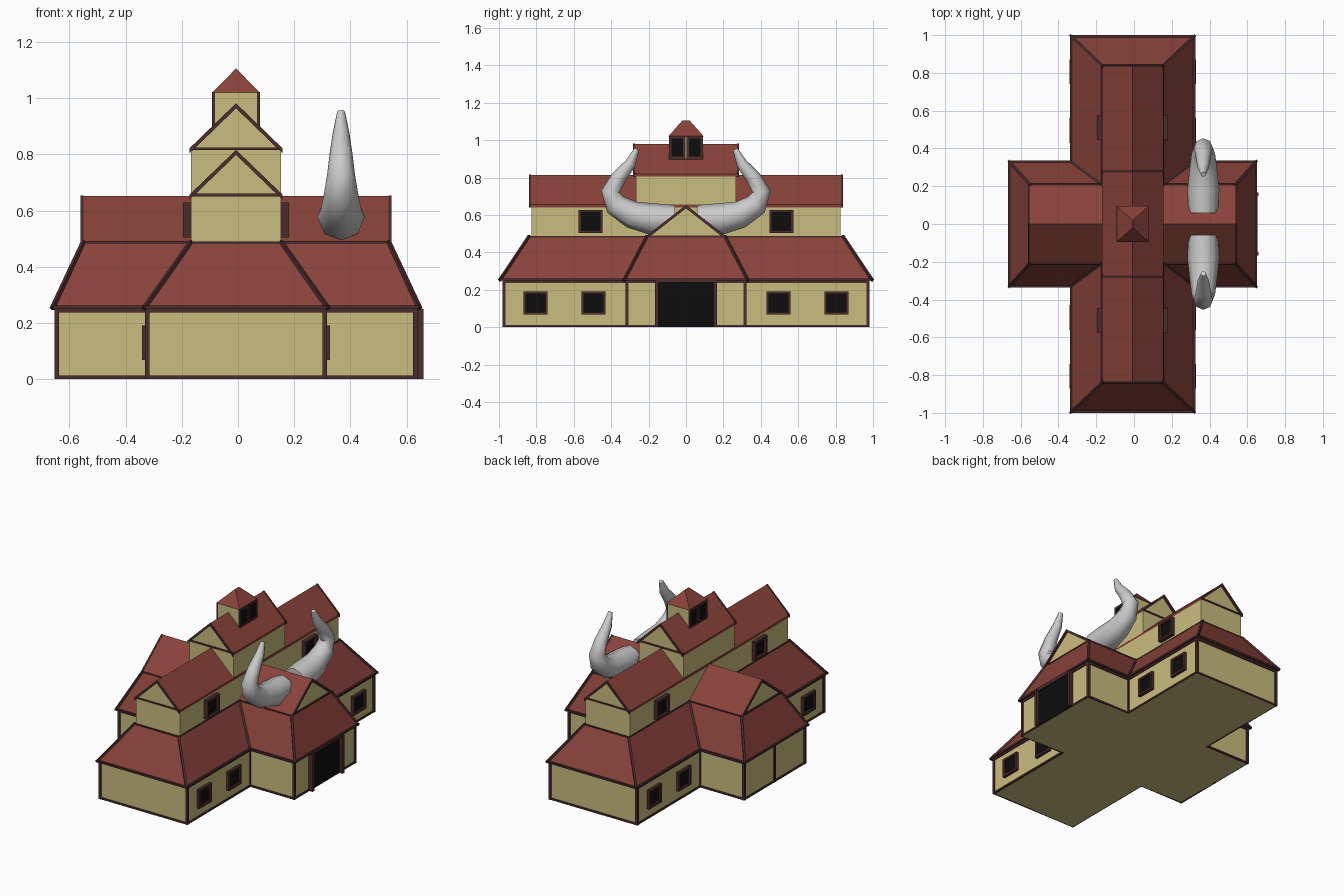
import bpy, bmesh
from math import sin, cos, tau
from mathutils import Vector

if "Cube" in bpy.data.objects:
    bpy.data.objects.remove(bpy.data.objects["Cube"])

CX = -0.007  # the building axis sits slightly left of the bounding-box centre


def material(name, rgb):
    m = bpy.data.materials.new(name)
    m.diffuse_color = (*rgb, 1)
    m.use_nodes = True
    m.node_tree.nodes["Principled BSDF"].inputs["Base Color"].default_value = m.diffuse_color
    return m


WALL = material("plaster", (0.59, 0.51, 0.21))
ROOF = material("red_tile", (0.25, 0.055, 0.042))
TRIM = material("dark_timber", (0.07, 0.025, 0.026))
DARK = material("opening", (0.004, 0.004, 0.004))


def part(name, mat, lofts):
    """One object from lofts; each loft is a list of rings, capped at both ends."""
    bm = bmesh.new()
    for rings in lofts:
        vs = [[bm.verts.new((p[0] + CX, p[1], p[2])) for p in r] for r in rings]
        n = len(vs[0])
        for a, b in zip(vs, vs[1:]):
            for i in range(n):
                j = (i + 1) % n
                bm.faces.new((a[i], a[j], b[j], b[i]))
        bm.faces.new(vs[0][::-1])
        bm.faces.new(vs[-1])
    bmesh.ops.recalc_face_normals(bm, faces=bm.faces)
    me = bpy.data.meshes.new(name)
    bm.to_mesh(me)
    bm.free()
    ob = bpy.data.objects.new(name, me)
    bpy.context.collection.objects.link(ob)
    if mat:
        me.materials.append(mat)
    return ob


def rect(x, y, z):
    return [(-x, -y, z), (x, -y, z), (x, y, z), (-x, y, z)]


def box(x0, x1, y0, y1, z0, z1):
    return [[(x0, y0, z), (x1, y0, z), (x1, y1, z), (x0, y1, z)] for z in (z0, z1)]


def beam(a, b, t=0.012):
    a, b = Vector(a), Vector(b)
    d = (b - a).normalized()
    u = d.cross((0, 0, 1) if abs(d.z) < 0.95 else (0, 1, 0)).normalized() * t / 2
    v = d.cross(u).normalized() * t / 2
    return [[p + u + v, p - u + v, p - u - v, p + u - v]
            for p in (a - d * t / 2, b + d * t / 2)]


def extrude(profile, s0, s1, axis):
    """Sweep a (width, z) profile along x or y."""
    return [[(w, s, z) if axis == 'y' else (s, w, z) for w, z in profile] for s in (s0, s1)]


def cross(lx, ly, cx, cy, z):
    """Outline of the cross-shaped plan."""
    q = [(lx, ly), (lx, cy), (cx, cy)]
    pts = q + [(x, -y) for x, y in q[::-1]]
    pts += [(-x, -y) for x, y in q] + [(-x, y) for x, y in q[::-1]]
    return [(x, y, z) for x, y in pts]


def loop_beams(pts, t=0.012):
    return [beam(a, b, t) for a, b in zip(pts, pts[1:] + pts[:1])]


# ground floor walls with timber framing
low = cross(0.316, 0.972, 0.638, 0.315, 0)
part("ground_walls", WALL, [[low, [(x, y, 0.25) for x, y, z in low]]])
frame = [beam((x, y, 0.008), (x, y, 0.242), 0.016) for x, y, z in low]
frame += loop_beams([(x, y, 0.006) for x, y, z in low])
frame += loop_beams([(x, y, 0.243) for x, y, z in low])
frame.append(beam((-0.638, 0, 0.008), (-0.638, 0, 0.242), 0.016))
part("ground_timber_frame", TRIM, frame)

# sloping skirt roof and its hip, valley and eave trim
part("skirt_roof_long", ROOF, [[rect(0.326, 0.994, 0.25), rect(0.163, 0.84, 0.485)]])
part("skirt_roof_cross", ROOF, [[rect(0.655, 0.33, 0.25), rect(0.545, 0.21, 0.485)]])
eave = cross(0.326, 0.994, 0.653, 0.33, 0.255)
top = cross(0.163, 0.84, 0.545, 0.21, 0.485)
part("skirt_roof_trim", TRIM, loop_beams(eave) + loop_beams(top, 0.008)
     + [beam(a, b, 0.013) for a, b in zip(eave, top)])


def gable_storey(name, w, wall_len, roof_len, z0, z1, z2, axis):
    """Storey with gable walls, two-slope roof and trimmed verges."""
    t = 0.014
    part(name + "_walls", WALL, [extrude(
        [(-w + .002, z0), (w - .002, z0), (w - .002, z1 - .003), (0, z2 - .008), (-w + .002, z1 - .003)],
        -wall_len, wall_len, axis)])
    chevron = [(-w, z1), (0, z2), (w, z1), (w, z1 - t), (0, z2 - t), (-w, z1 - t)]
    part(name + "_roof", ROOF, [extrude(chevron, -roof_len + .008, roof_len - .008, axis)])
    e = 0.002
    verge = [(a + (e if a > 0 else -e if a < 0 else 0), b + (e if i < 3 else -e))
             for i, (a, b) in enumerate(chevron)]
    trims = []
    for s in (-1, 1):
        trims.append(extrude(verge, s * (roof_len - .01), s * roof_len, axis))
        tie = [(-w, z1 - .005), (w, z1 - .005), (w, z1 + .005), (-w, z1 + .005)]
        trims.append(extrude(tie, s * (wall_len - .004), s * (wall_len + .006), axis))
    part(name + "_verge_trim", TRIM, trims)


gable_storey("cross_gable", 0.21, 0.54, 0.553, 0.47, 0.486, 0.652, 'x')
gable_storey("upper_storey", 0.163, 0.826, 0.84, 0.48, 0.655, 0.814, 'y')
gable_storey("top_storey", 0.163, 0.268, 0.283, 0.64, 0.82, 0.98, 'y')

# cupola
part("cupola_walls", WALL, [box(-0.08, 0.08, -0.09, 0.09, 0.86, 1.022)])
part("cupola_roof", ROOF, [[rect(0.085, 0.095, 1.02), rect(0.001, 0.02, 1.105)]])


def window(name, side, x, y, z, w, h, depth):
    """Framed opening on a wall facing +x or -x."""
    f = 0.014
    xa, xb = side * (x - .005), side * (x + depth)
    part(name + "_frame", TRIM, [
        box(xa, xb, y - w, y - w + f, z - h, z + h),
        box(xa, xb, y + w - f, y + w, z - h, z + h),
        box(xa, xb, y - w + f, y + w - f, z - h, z - h + f),
        box(xa, xb, y - w + f, y + w - f, z + h - f, z + h)])
    part(name + "_pane", DARK, [box(xa, side * (x + depth * .4),
                                    y - w + f, y + w - f, z - h + f, z + h - f)])


# windows on both long sides
for side in (-1, 1):
    for y in (-0.805, -0.495, 0.495, 0.805):
        window("ground_window", side, 0.316, y, 0.129, 0.065, 0.062, 0.019)
    for y in (-0.51, 0.51):
        window("upper_window", side, 0.161, y, 0.566, 0.064, 0.062, 0.027)
    for y in (-0.047, 0.047):
        window("cupola_window", side, 0.08, y, 0.96, 0.045, 0.062, 0.005)

# main door on the right arm
part("door_frame", TRIM, [box(0.63, 0.667, s * 0.147, s * 0.166, 0, 0.25) for s in (-1, 1)]
     + [box(0.63, 0.66, -0.147, 0.147, 0.238, 0.25)])
part("door_opening", DARK, [box(0.63, 0.647, -0.147, 0.147, 0.002, 0.238)])

# pair of curved horns: path points (y, z, radius)
PATH = [(0.06, 0.575, 0.078), (0.18, 0.578, 0.085), (0.29, 0.602, 0.073),
        (0.375, 0.655, 0.062), (0.404, 0.725, 0.05), (0.36, 0.80, 0.041),
        (0.298, 0.875, 0.03), (0.263, 0.952, 0.014)]
for side, name in ((1, "back_horn"), (-1, "front_horn")):
    rings = []
    for i, (y, z, r) in enumerate(PATH):
        a, b = PATH[max(i - 1, 0)], PATH[min(i + 1, len(PATH) - 1)]
        d = Vector((0, b[0] - a[0], b[1] - a[1])).normalized()
        n = Vector((0, -d.z, d.y))
        rings.append([(0.374 + r * cos(k * tau / 8),
                       side * (y + n.y * r * sin(k * tau / 8)),
                       z + n.z * r * sin(k * tau / 8)) for k in range(8)])
    horn = part(name, None, [rings])
    bpy.ops.object.select_all(action='DESELECT')
    horn.select_set(True)
    bpy.context.view_layer.objects.active = horn
    bpy.ops.object.shade_smooth_by_angle(angle=0.9)
